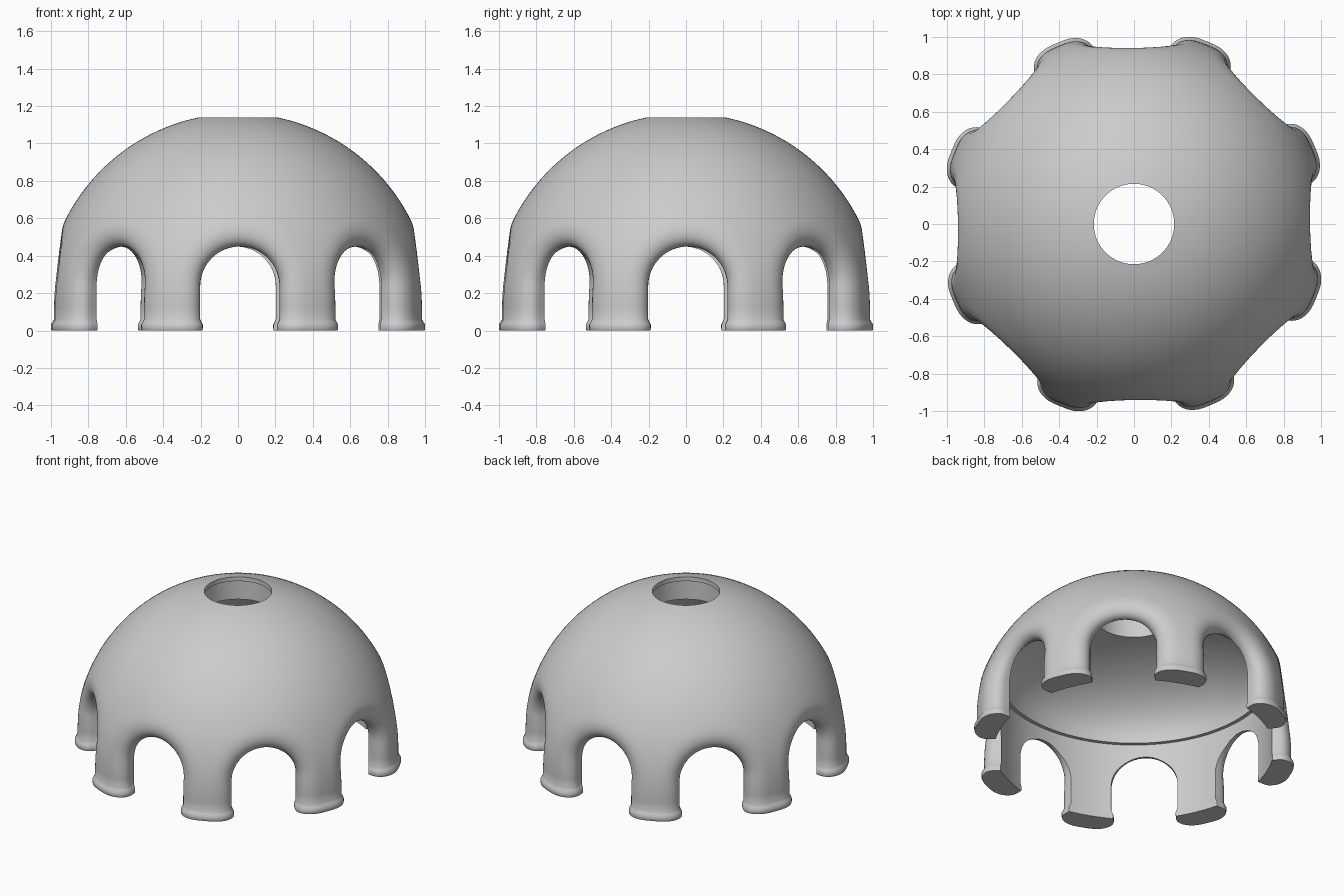
import bpy, bmesh, math
from mathutils import Matrix, Vector

cube = bpy.data.objects.get("Cube")
if cube:
    bpy.data.objects.remove(cube, do_unlink=True)

R_OUT, R_WALL, CZ = 1.034, 0.89, 0.127         # outer dome, inner wall, sphere centre height
ARCH_R, ARCH_Z = 0.212, 0.237                  # arch half width, springing height
SETBACK, DROP = 0.148, 0.105                   # rounding of the outer arch edge
Z_RING, Z_LEDGE = 0.62, 0.545                  # where the dome starts, outside and inside
HOLE, RECESS = 0.215, 0.245                    # crown hole and the wider bore under its rim
CEIL_R, CEIL_H = 0.865, 0.44                   # half axes of the ceiling
HALF = math.pi / 8
TURN = 0.011                                   # slight turn of the whole ring of legs
ARC = 16                                       # arc steps per half arch


def sphere_r(z):
    return math.sqrt(R_OUT ** 2 - max(0, z - CZ) ** 2)


def flare(p):
    """Widen the leg outward and sideways close to the ground."""
    z = p.z
    if z >= 0.06:
        return p
    f = 0.8 + 0.2 * min(1, z / 0.012) if z < 0.03 else (0.06 - z) / 0.03
    rad = Vector((math.cos(HALF), math.sin(HALF), 0))
    tan = Vector((-rad.y, rad.x, 0))
    a, b = p.dot(rad) - 0.955, p.dot(tan)
    q = rad * (0.955 + a + max(0, a) * 0.22 * f) + tan * b * (1 + 0.1 * f)
    return Vector((q.x, q.y, z))


def outer_point(u, z):
    d = u - ARCH_R if z < ARCH_Z else math.hypot(u, z - ARCH_Z) - ARCH_R
    k = max(0, 1 - max(0, d) / SETBACK)
    drop = DROP * (1 - math.sqrt(1 - k * k))
    return flare(Vector((math.sqrt(sphere_r(z) ** 2 - u * u) - drop, u, z)))


def inner_point(u, z):
    return flare(Vector((math.sqrt(R_WALL ** 2 - u * u), u, z)))


def wall_grid(point, radius_at, z_top, steps):
    """Rows run from the arch outline to the leg centre line or the ring above."""
    rows = []
    for z in (0, 0.006, 0.012, 0.03, 0.045, 0.06, 0.12, 0.18):
        rows.append(((ARCH_R, z), (radius_at(z) * math.sin(HALF), z)))
    for k in range(ARC + 1):
        phi = k / ARC * math.pi / 2
        start = (ARCH_R * math.cos(phi), ARCH_Z + ARCH_R * math.sin(phi))
        z = ARCH_Z + (z_top - ARCH_Z) * min(1, 2 * k / ARC)
        az = HALF * min(1, 2 - 2 * k / ARC)
        rows.append((start, (radius_at(z) * math.sin(az), z)))
    return [[point(a[0] + (b[0] - a[0]) * t, a[1] + (b[1] - a[1]) * t) for t in steps]
            for a, b in rows]


def add_grid(bm, grid):
    vs = [[bm.verts.new(p) for p in row] for row in grid]
    for r0, r1 in zip(vs, vs[1:]):
        for i in range(len(r0) - 1):
            bm.faces.new((r0[i], r0[i + 1], r1[i + 1], r1[i]))


bm = bmesh.new()
# Half of one bay: outer wall, inner wall, arch soffit and foot sole
steps = [0, 0.015, 0.05, 0.1, 0.17, 0.25, 0.34, 0.44, 0.55, 0.66, 0.8, 1]
outer = wall_grid(outer_point, sphere_r, Z_RING, steps)
inner = wall_grid(inner_point, lambda z: R_WALL, Z_LEDGE, steps)
add_grid(bm, outer)
add_grid(bm, inner)
add_grid(bm, [[a[0], b[0]] for a, b in zip(outer, inner)])
add_grid(bm, [outer[0], inner[0]])

# Dome, crown hole with its thin rim, ceiling and ledge as a profile spun over half a bay
profile = []
a0 = math.acos((Z_RING - CZ) / R_OUT)
a1 = math.asin(HOLE / R_OUT)
for i in range(21):
    a = a0 + (a1 - a0) * i / 20
    profile.append((R_OUT * math.sin(a), CZ + R_OUT * math.cos(a)))
rim_z = profile[-1][1] - 0.03
profile += [(HOLE, rim_z), (RECESS, rim_z)]
b0 = math.asin(RECESS / CEIL_R)
for i in range(25):
    a = b0 + (math.pi / 2 - b0) * i / 24
    profile.append((CEIL_R * math.sin(a), Z_LEDGE + CEIL_H * math.cos(a)))
profile.append((R_WALL, Z_LEDGE))
n = ARC // 2
add_grid(bm, [[Vector((r * math.cos(HALF * j / n), r * math.sin(HALF * j / n), z))
               for j in range(n + 1)] for r, z in profile])

# Mirror the half bay, then repeat it eight times around the axis
half = bm.verts[:] + bm.edges[:] + bm.faces[:]
copy = bmesh.ops.duplicate(bm, geom=half)["geom"]
bmesh.ops.scale(bm, vec=(1, -1, 1), verts=[v for v in copy if isinstance(v, bmesh.types.BMVert)])
bmesh.ops.rotate(bm, cent=(0, 0, 0), matrix=Matrix.Rotation(TURN, 3, 'Z'), verts=bm.verts[:])
bay = bm.verts[:] + bm.edges[:] + bm.faces[:]
for i in range(1, 8):
    copy = bmesh.ops.duplicate(bm, geom=bay)["geom"]
    bmesh.ops.rotate(bm, cent=(0, 0, 0), matrix=Matrix.Rotation(i * math.pi / 4, 3, 'Z'),
                     verts=[v for v in copy if isinstance(v, bmesh.types.BMVert)])
bmesh.ops.remove_doubles(bm, verts=bm.verts[:], dist=0.0005)
bmesh.ops.recalc_face_normals(bm, faces=bm.faces[:])

mesh = bpy.data.meshes.new("arched_dome")
bm.to_mesh(mesh)
bm.free()
dome = bpy.data.objects.new("arched_dome", mesh)
bpy.context.collection.objects.link(dome)

# Plain grey material
grey = bpy.data.materials.new("light_grey")
grey.use_nodes = True
colour = (0.6, 0.6, 0.6, 1)
grey.diffuse_color = colour
grey.node_tree.nodes["Principled BSDF"].inputs["Base Color"].default_value = colour
mesh.materials.append(grey)

bpy.ops.object.select_all(action='DESELECT')
dome.select_set(True)
bpy.context.view_layer.objects.active = dome
bpy.ops.object.shade_smooth_by_angle(angle=math.radians(35))
